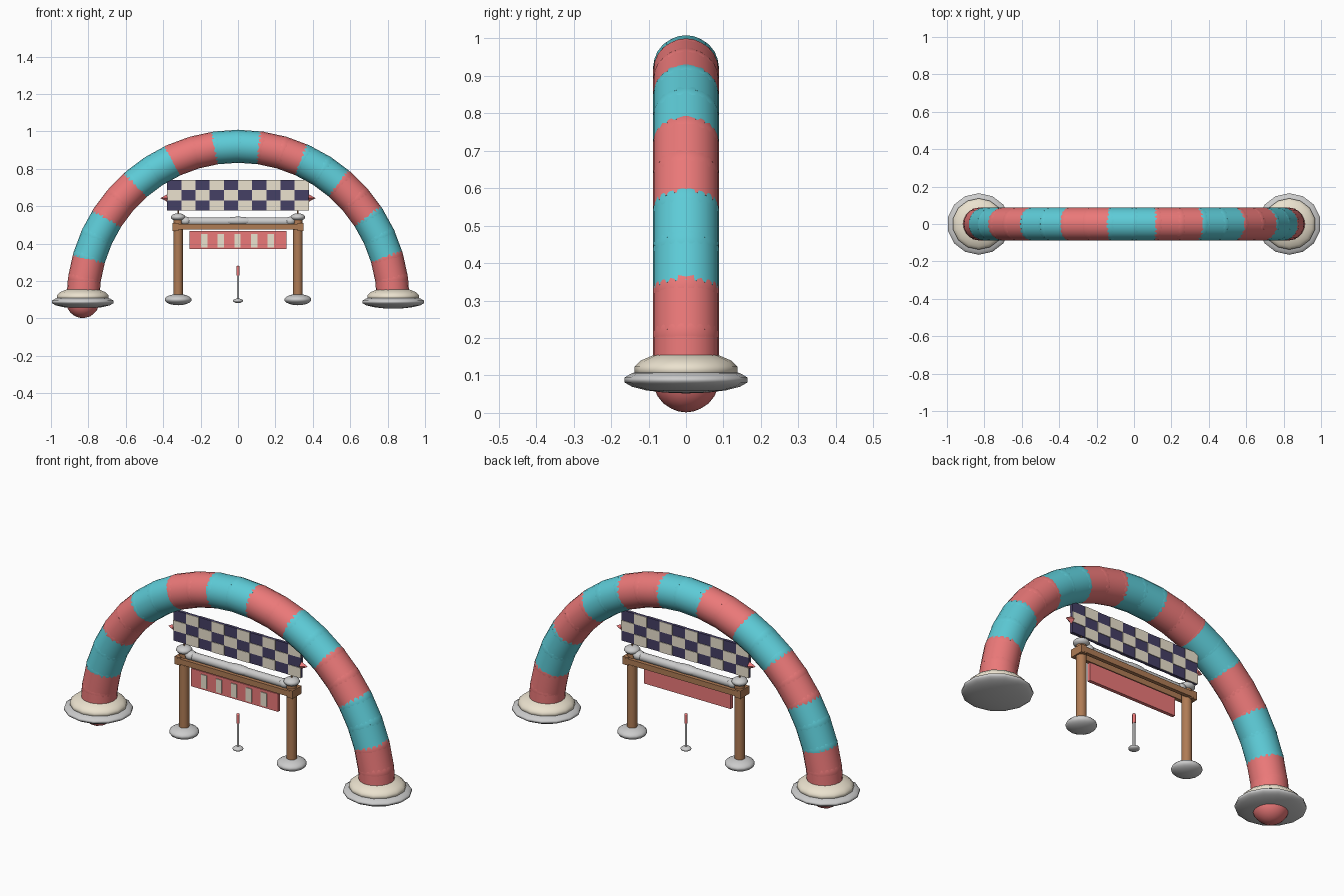
import bpy
from math import pi, sin, cos
from mathutils import Vector

if "Cube" in bpy.data.objects:
    bpy.data.objects.remove(bpy.data.objects["Cube"])


def mat(name, r, g, b):
    m = bpy.data.materials.new(name)
    m.diffuse_color = (r, g, b, 1)
    m.use_nodes = True
    m.node_tree.nodes["Principled BSDF"].inputs["Base Color"].default_value = m.diffuse_color
    return m


RED = mat("red", 0.83, 0.19, 0.19)
TEAL = mat("teal", 0.11, 0.60, 0.68)
CREAM = mat("cream", 0.83, 0.76, 0.62)
WHITE = mat("white", 0.82, 0.82, 0.82)
WOOD = mat("wood", 0.43, 0.20, 0.09)
NAVY = mat("navy", 0.06, 0.05, 0.13)


def finish(name, m, smooth=True):
    o = bpy.context.object
    o.name = name
    o.data.materials.append(m)
    if smooth:
        bpy.ops.object.shade_smooth_by_angle(angle=0.7)
    return o


def box(name, c, size, m):
    bpy.ops.mesh.primitive_cube_add(size=1, location=c)
    bpy.context.object.scale = size
    return finish(name, m, False)


def rod(name, a, b, r, m, n=16, r2=None):
    a, b = Vector(a), Vector(b)
    d = b - a
    bpy.ops.mesh.primitive_cone_add(vertices=n, radius1=r, radius2=r if r2 is None else r2,
                                    depth=d.length, location=(a + b) / 2,
                                    rotation=d.to_track_quat('Z', 'Y').to_euler())
    return finish(name, m, r2 is None)


def blob(name, c, size, m, n=14, rings=9):
    bpy.ops.mesh.primitive_uv_sphere_add(segments=n, ring_count=rings, radius=1, location=c)
    bpy.context.object.scale = size
    return finish(name, m)


# Inflatable arch: straight tube pieces with a ball at the start of each
N, R, TUBE, Z0 = 22, 0.83, 0.088, 0.09
pts = [(-R * cos(pi * i / N), 0, Z0 + R * sin(pi * i / N)) for i in range(N + 1)]
for i in range(N):
    m = RED if (i // 2) % 2 == 0 else TEAL
    rod("arch_tube", pts[i], pts[i + 1], TUBE, m, 20)
    bpy.ops.mesh.primitive_ico_sphere_add(subdivisions=3, radius=TUBE + 0.0007, location=pts[i])
    finish("arch_joint", m)

# Arch feet, gantry posts, post feet and caps on both sides
for s in (-1, 1):
    blob("arch_foot_rim", (s * 0.83, 0, 0.088), (0.172, 0.167, 0.036), WHITE)
    blob("arch_foot_cushion", (s * 0.83, 0, 0.115), (0.143, 0.139, 0.05), CREAM)
    x = s * 0.32
    rod("gantry_post", (x, 0, 0.1), (x, 0, 0.535), 0.025, WOOD)
    blob("post_foot", (x, 0, 0.1), (0.074, 0.074, 0.03), WHITE)
    blob("post_cap", (x, 0, 0.541), (0.04, 0.04, 0.021), WHITE)
    rod("banner_peg", (x, 0, 0.54), (x, 0, 0.6), 0.004, WOOD, 8)
    box("beam_end_block", (s * 0.335, 0, 0.489), (0.032, 0.075, 0.042), WOOD)
    box("gantry_beam", (0, s * 0.028, 0.489), (0.7, 0.02, 0.03), WOOD)
    rod("banner_tip", (s * 0.378, 0, 0.643), (s * 0.415, 0, 0.643), 0.02, RED, 4, 0)

# Snow resting on the beam
snow = rod("beam_snow", (-0.28, 0, 0.518), (0.28, 0, 0.518), 0.022, WHITE, 12)
for x, w in ((-0.28, 0.03), (0, 0.09), (0.28, 0.03)):
    blob("snow_lump", (x, 0, 0.52), (w, 0.03, 0.024), WHITE, 12, 8)

# Checkered banner: dark board with pale tiles, same pattern on either face
W, H = 0.0758, 0.055
box("banner_board", (0, 0, 0.658), (10 * W, 0.014, 3 * H), NAVY)
for s in (-1, 1):
    for r in range(3):
        for c in range(10):
            if (r + c) % 2:
                box("banner_tile", (-s * (c - 4.5) * W, s * 0.008, 0.658 + (1 - r) * H),
                    (W, 0.004, H), CREAM)

# Hanging sign with pale stripes on the front
box("hanging_sign", (0, -0.02, 0.418), (0.516, 0.018, 0.096), RED)
for k in range(-2, 3):
    box("sign_stripe", (k * 0.089 - 0.003, -0.03, 0.416), (0.034, 0.006, 0.072), CREAM)

# Small marker stick in the middle
blob("marker_foot", (0, 0, 0.094), (0.027, 0.027, 0.012), WHITE, 12, 8)
rod("marker_pole", (0, 0, 0.094), (0, 0, 0.24), 0.006, WHITE, 10)
rod("marker_tip", (0, 0, 0.23), (0, 0, 0.276), 0.0085, RED, 10)
blob("marker_tip_cap", (0, 0, 0.276), (0.0085, 0.0085, 0.006), RED, 10, 6)
